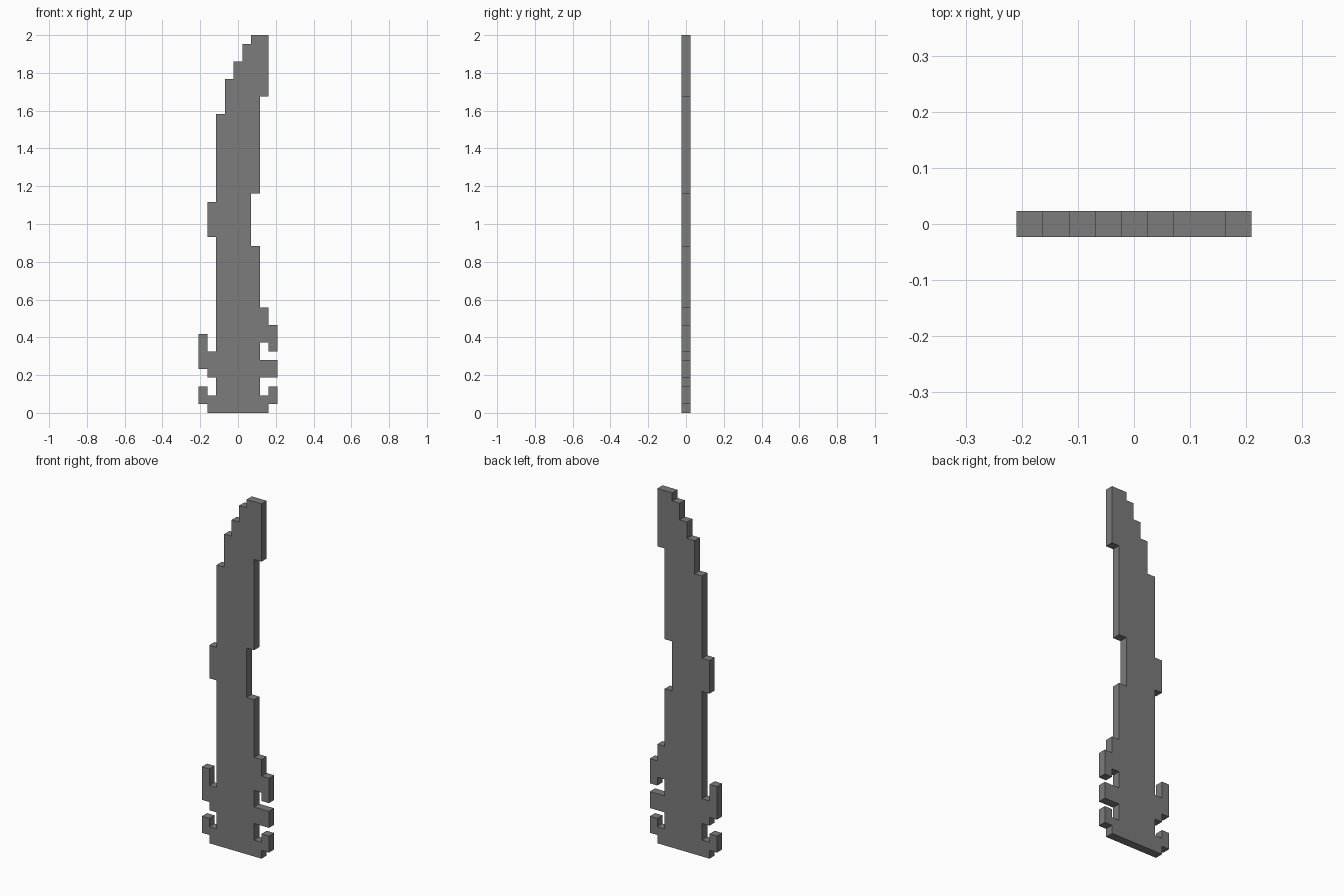
import bpy
import bmesh

cube = bpy.data.objects.get("Cube")
if cube:
    bpy.data.objects.remove(cube, do_unlink=True)

UNIT = 2 / 43          # one pixel step; the blade is 9 wide, 43 tall, 1 thick

grey = bpy.data.materials.new("steel_grey")
grey.use_nodes = True
colour = (0.2, 0.2, 0.2, 1)
grey.diffuse_color = colour
grey.node_tree.nodes["Principled BSDF"].inputs["Base Color"].default_value = colour

# Stepped outline from the bottom corner: (height, column) pairs, moving up then across
LEFT_EDGE = [(1, 0), (3, 1), (2, 2), (4, 1), (5, 0), (9, 1), (7, 2),      # hooked prongs
             (20, 1), (24, 2),                                            # bump
             (34, 3), (38, 4), (40, 5), (42, 6), (43, 8)]                 # stepped tip
RIGHT_EDGE = [(36, 7), (25, 6), (19, 7),                                  # tip and notch
              (12, 8), (10, 9), (7, 8), (8, 7), (6, 9), (4, 7),           # upper prongs
              (2, 8), (3, 9), (1, 8)]                                     # lower hook


def stepped_outline(start, steps):
    col, row = start
    points = [(col, row)]
    for next_row, next_col in steps:
        points += [(col, next_row), (next_col, next_row)]
        col = next_col
    points.append((col, 0))
    return points


def extruded_plate(name, points, material):
    bm = bmesh.new()
    verts = [bm.verts.new(((c - 4.5) * UNIT, -UNIT / 2, r * UNIT)) for c, r in points]
    face = bm.faces.new(verts)
    moved = bmesh.ops.extrude_face_region(bm, geom=[face], use_keep_orig=True)["geom"]
    bmesh.ops.translate(bm, vec=(0, UNIT, 0),
                        verts=[g for g in moved if isinstance(g, bmesh.types.BMVert)])
    bmesh.ops.recalc_face_normals(bm, faces=bm.faces[:])
    mesh = bpy.data.meshes.new(name)
    bm.to_mesh(mesh)
    bm.free()
    mesh.materials.append(material)
    obj = bpy.data.objects.new(name, mesh)
    bpy.context.collection.objects.link(obj)
    return obj


# Flat blade with hooked base
extruded_plate("jagged_blade", stepped_outline((1, 0), LEFT_EDGE + RIGHT_EDGE), grey)
